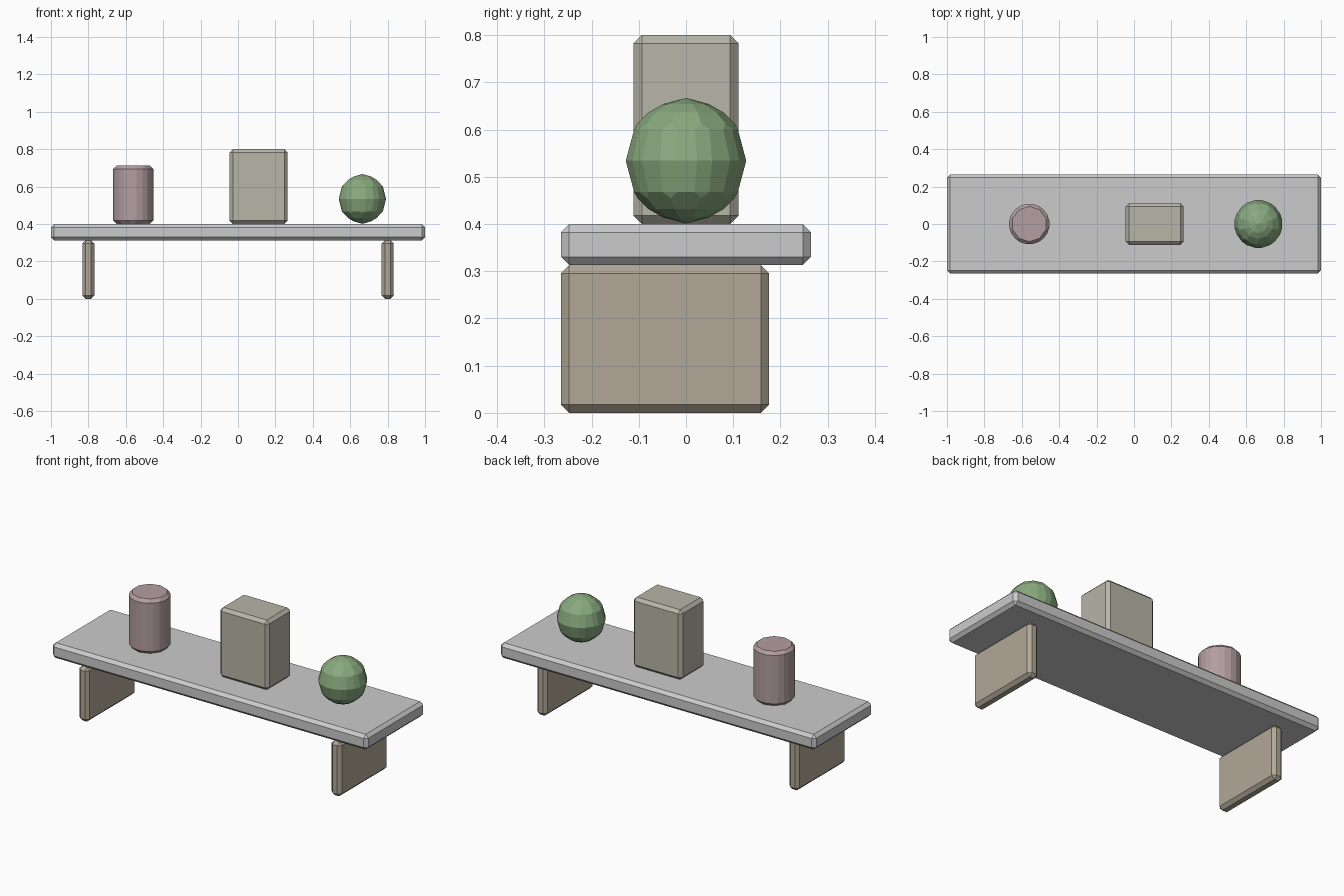
import bpy
from math import radians

if "Cube" in bpy.data.objects:
    bpy.data.objects.remove(bpy.data.objects["Cube"])

BEVEL = 0.0175


def material(name, rgb):
    mat = bpy.data.materials.new(name)
    mat.diffuse_color = (*rgb, 1)
    mat.use_nodes = True
    mat.node_tree.nodes["Principled BSDF"].inputs["Base Color"].default_value = mat.diffuse_color
    return mat


def finish(name, mat=None):
    """Name the active object, colour it and chamfer its sharp edges."""
    obj = bpy.context.object
    obj.name = name
    if mat:
        obj.data.materials.append(mat)
    mod = obj.modifiers.new("chamfer", 'BEVEL')
    mod.width = BEVEL
    mod.segments = 1
    mod.limit_method = 'ANGLE'
    mod.angle_limit = radians(30)
    return obj


def box(name, x, y, z, mat=None):
    """Box from (min, max) ranges on each axis."""
    bpy.ops.mesh.primitive_cube_add(size=1)
    obj = bpy.context.object
    ranges = (x, y, z)
    for v in obj.data.vertices:
        v.co = [lo if c < 0 else hi for c, (lo, hi) in zip(v.co, ranges)]
    return finish(name, mat)


wood = material("bracket_wood", (0.44, 0.39, 0.31))
stone = material("box_beige", (0.48, 0.46, 0.39))
mauve = material("jar_mauve", (0.45, 0.34, 0.36))
green = material("ball_green", (0.25, 0.40, 0.21))

# Shelf board
TOP = 0.40
UNDER = 0.313
box("shelf_board", (-1, 1), (-0.265, 0.265), (UNDER, TOP))

# Brackets under the board
for side, x in (("left", -0.8), ("right", 0.8)):
    box(side + "_bracket", (x - 0.032, x + 0.032), (-0.265, 0.176), (0, UNDER), wood)

# Objects standing on the shelf
box("storage_box", (-0.045, 0.265), (-0.111, 0.111), (TOP, 0.80), stone)

bpy.ops.mesh.primitive_cylinder_add(vertices=10, radius=0.1125, depth=0.312,
                                    location=(-0.56, 0, TOP + 0.156))
finish("jar", mauve)

bpy.ops.mesh.primitive_uv_sphere_add(segments=10, ring_count=6, radius=0.133,
                                     location=(0.665, 0, TOP + 0.134))
finish("ball", green)
